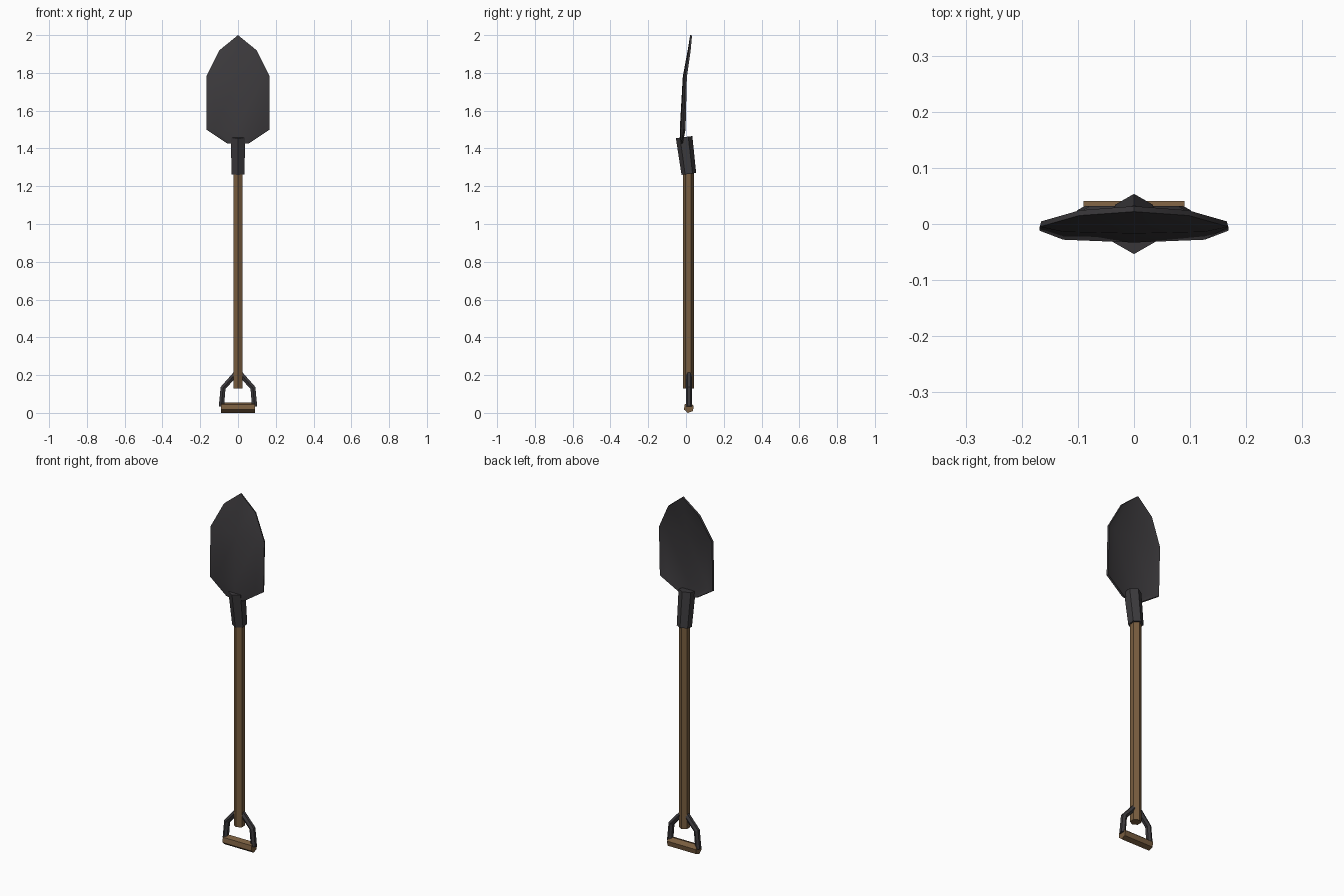
import bpy, bmesh, math
from mathutils import Vector

if "Cube" in bpy.data.objects:
    bpy.data.objects.remove(bpy.data.objects["Cube"])


def material(name, rgb):
    m = bpy.data.materials.new(name)
    m.diffuse_color = (*rgb, 1)
    m.use_nodes = True
    m.node_tree.nodes["Principled BSDF"].inputs["Base Color"].default_value = m.diffuse_color
    return m


METAL = material("dark_metal", (0.045, 0.042, 0.046))
WOOD = material("wood", (0.19, 0.11, 0.05))


def make_object(name, bm, mat):
    me = bpy.data.meshes.new(name)
    bm.to_mesh(me)
    bm.free()
    me.materials.append(mat)
    ob = bpy.data.objects.new(name, me)
    bpy.context.collection.objects.link(ob)
    return ob


def hex_sweep(name, pts, radii, mat, turn=0.0):
    """Capped six-sided tube along pts, one corner facing +y before turning."""
    bm = bmesh.new()
    pts = [Vector(p) for p in pts]
    rings = []
    for i, (p, r) in enumerate(zip(pts, radii)):
        before = (p - pts[i - 1]).normalized() if i else Vector()
        after = (pts[i + 1] - p).normalized() if i < len(pts) - 1 else Vector()
        t = (before + after).normalized()
        y = Vector((0, 1, 0))
        u = (y - t * y.dot(t)).normalized()
        v = t.cross(u)
        ring = []
        for k in range(6):
            a = turn + k * math.pi / 3
            ring.append(bm.verts.new(p + r * (math.cos(a) * u + math.sin(a) * v)))
        rings.append(ring)
    for a, b in zip(rings, rings[1:]):
        for k in range(6):
            n = (k + 1) % 6
            bm.faces.new((a[k], a[n], b[n], b[k]))
    bm.faces.new(rings[0][::-1])
    bm.faces.new(rings[-1])
    bmesh.ops.recalc_face_normals(bm, faces=bm.faces)
    return make_object(name, bm, mat)


# Wooden shaft
hex_sweep("shaft", [(0, 0.013, 0.13), (0, 0.013, 1.32)], [0.029, 0.029], WOOD)

# Tilted, flaring socket between shaft and blade
hex_sweep("socket", [(0, 0.015, 1.265), (0, -0.01, 1.46)], [0.039, 0.044], METAL)

# Forked metal yoke, mirrored
yoke = hex_sweep("yoke", [(0.012, 0.016, 0.207), (0.079, 0.016, 0.132), (0.088, 0.016, 0.034)],
                 [0.016] * 3, METAL)
yoke.modifiers.new("mirror", 'MIRROR')

# Wooden grip bar
hex_sweep("grip", [(-0.09, 0.015, 0.0275), (0.09, 0.015, 0.0275)], [0.028] * 2, WOOD,
          math.radians(20))

# Dished blade: rows of (z, half width, centre y, shoulder y, edge y)
rows = [(1.425, 0.055, -0.03, -0.029, -0.026),
        (1.50, 0.168, -0.033, -0.028, -0.012),
        (1.78, 0.168, -0.017, -0.014, -0.005),
        (1.92, 0.098, 0.009, 0.011, 0.015)]
bm = bmesh.new()
grid = []
for z, w, yc, ys, ye in rows:
    profile = [(-w, ye), (-0.75 * w, ys), (0, yc), (0.75 * w, ys), (w, ye)]
    grid.append([bm.verts.new((x, y, z)) for x, y in profile])
for a, b in zip(grid, grid[1:]):
    for k in range(4):
        bm.faces.new((a[k], a[k + 1], b[k + 1], b[k]))
tip = bm.verts.new((0, 0.022, 2.0))
for k in range(4):
    bm.faces.new((grid[-1][k], grid[-1][k + 1], tip))
blade = make_object("blade", bm, METAL)
solid = blade.modifiers.new("thickness", 'SOLIDIFY')
solid.thickness = 0.010
solid.offset = -1
bpy.context.view_layer.objects.active = blade
blade.select_set(True)
bpy.ops.object.modifier_apply(modifier="thickness")
bpy.ops.object.shade_smooth_by_angle(angle=math.radians(30))
